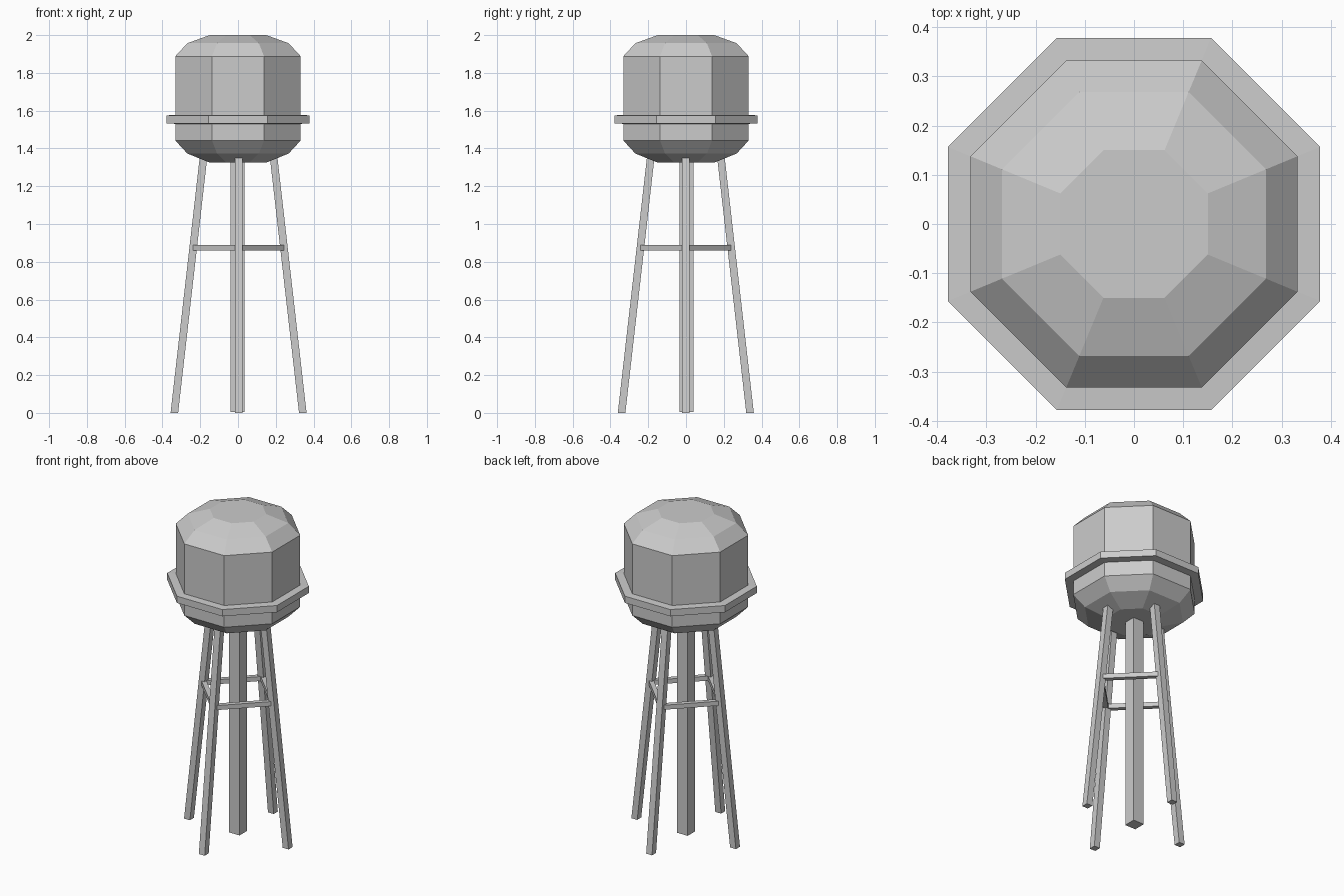
import bpy, bmesh, math
from mathutils import Vector

if "Cube" in bpy.data.objects:
    bpy.data.objects.remove(bpy.data.objects["Cube"])

SIDES = 8


def make_object(name, bm):
    bmesh.ops.recalc_face_normals(bm, faces=bm.faces)
    mesh = bpy.data.meshes.new(name)
    bm.to_mesh(mesh)
    bm.free()
    obj = bpy.data.objects.new(name, mesh)
    bpy.context.collection.objects.link(obj)
    return obj


def lathe(name, profile, closed_loop=False):
    """Eight-sided lathe; profile radii are measured to the flat sides."""
    bm = bmesh.new()
    rings = []
    for apothem, z in profile:
        r = apothem / math.cos(math.pi / SIDES)
        angles = [(i + 0.5) * math.tau / SIDES for i in range(SIDES)]
        rings.append([bm.verts.new((r * math.cos(a), r * math.sin(a), z)) for a in angles])
    pairs = list(zip(rings, rings[1:]))
    if closed_loop:
        pairs.append((rings[-1], rings[0]))
    else:
        bm.faces.new(rings[0])
        bm.faces.new(rings[-1])
    for low, high in pairs:
        for i in range(SIDES):
            j = (i + 1) % SIDES
            bm.faces.new((low[i], low[j], high[j], high[i]))
    return make_object(name, bm)


def beam(name, start, end, u, v):
    """Box between two points; u and v are the half-width vectors of its section."""
    bm = bmesh.new()
    corners = [(-1, -1), (1, -1), (1, 1), (-1, 1)]
    a, b = [[bm.verts.new(p + u * s + v * t) for s, t in corners] for p in (start, end)]
    bm.faces.new(a)
    bm.faces.new(b)
    for i in range(4):
        j = (i + 1) % 4
        bm.faces.new((a[i], a[j], b[j], b[i]))
    return make_object(name, bm)


# Tank with chamfered dome and belly
lathe("tank", [(0.15, 1.325), (0.268, 1.373), (0.332, 1.442),
               (0.332, 1.888), (0.268, 1.957), (0.15, 2.0)])

# Walkway ring around the tank
lathe("walkway_ring", [(0.325, 1.53), (0.378, 1.533), (0.378, 1.575), (0.325, 1.578)],
      closed_loop=True)

# Central riser pipe
X, Y, Z = Vector((1, 0, 0)), Vector((0, 1, 0)), Vector((0, 0, 1))
beam("riser_column", Vector((-0.002, 0.002, 0.005)), Vector((-0.002, 0.002, 1.35)),
     X * 0.037, Y * 0.037)

# Splayed legs and the braces joining neighbours
OFFSET = Vector((0.003, -0.001, 0))


def leg_point(k, z):
    a = k * math.pi / 2
    r = 0.34 - 0.114 * z
    return OFFSET + Vector((r * math.cos(a), r * math.sin(a), z))


for k, side in enumerate(("right", "back", "left", "front")):
    beam(side + "_leg", leg_point(k, 0), leg_point(k, 1.37), X * 0.02, Y * 0.02)
    p, q = leg_point(k, 0.875), leg_point(k + 1, 0.875)
    across = (q - p).normalized().cross(Z)
    beam(side + "_brace", p, q, across * 0.014, Z * 0.014)
